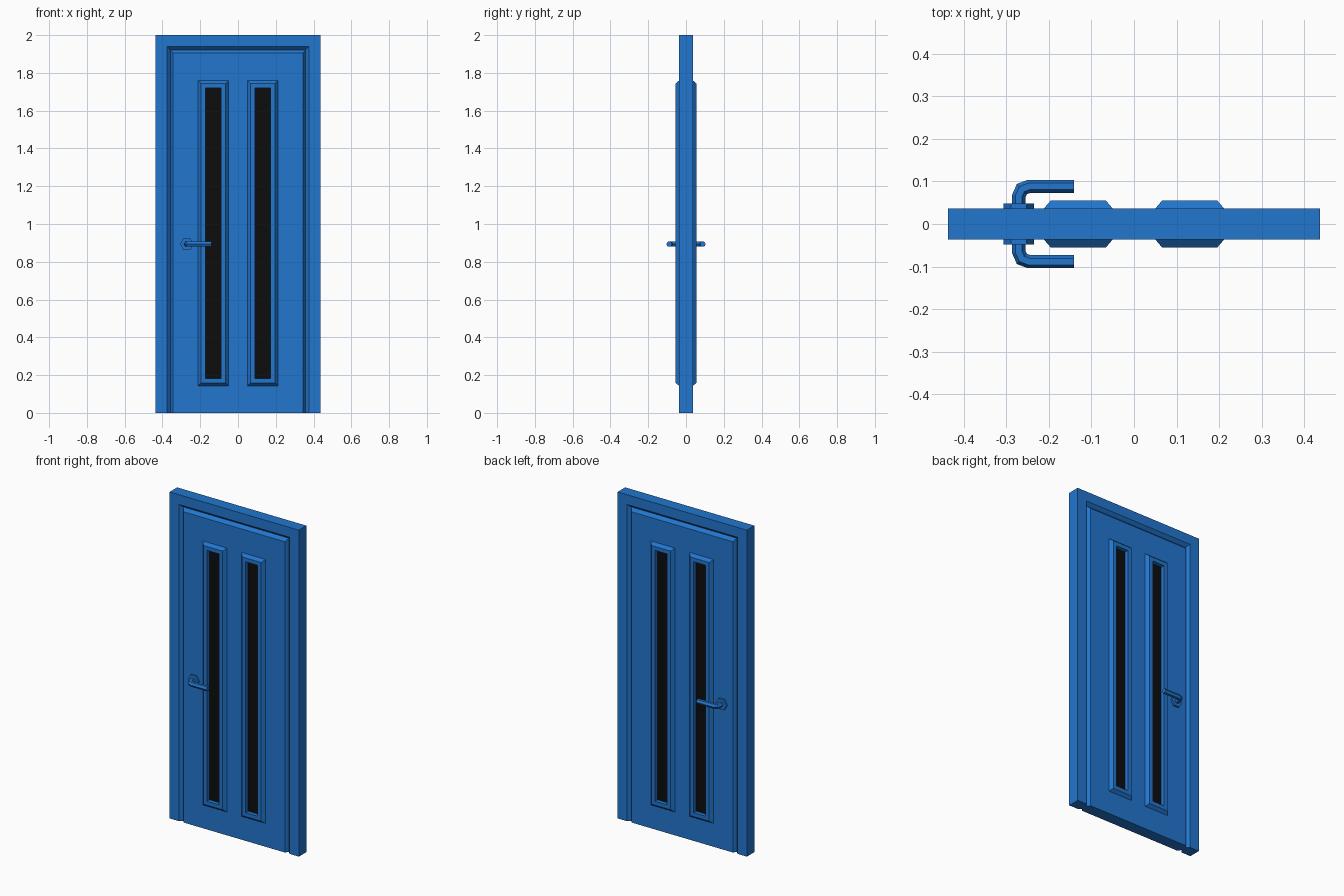
import bpy, bmesh, math
from mathutils import Vector

if "Cube" in bpy.data.objects:
    bpy.data.objects.remove(bpy.data.objects["Cube"])


def material(name, colour):
    m = bpy.data.materials.new(name)
    m.use_nodes = True
    m.diffuse_color = (*colour, 1)
    m.node_tree.nodes["Principled BSDF"].inputs["Base Color"].default_value = (*colour, 1)
    return m


BLUE = material("blue paint", (0.016, 0.18, 0.62))
BLACK = material("black glass", (0.004, 0.004, 0.004))


def loft(name, sections, mat, closed=False):
    """Skin equal cross-sections; cap the ends unless the path is closed."""
    bm = bmesh.new()
    rings = [[bm.verts.new(p) for p in s] for s in sections]
    n = len(rings[0])
    pairs = list(zip(rings, rings[1:]))
    if closed:
        pairs.append((rings[-1], rings[0]))
    else:
        bm.faces.new(rings[0])
        bm.faces.new(rings[-1])
    for a, b in pairs:
        for i in range(n):
            j = (i + 1) % n
            bm.faces.new((a[i], a[j], b[j], b[i]))
    bmesh.ops.recalc_face_normals(bm, faces=bm.faces)
    mesh = bpy.data.meshes.new(name)
    bm.to_mesh(mesh)
    bm.free()
    mesh.materials.append(mat)
    ob = bpy.data.objects.new(name, mesh)
    bpy.context.collection.objects.link(ob)
    return ob


def rect(cx, hw, bottom, top, y):
    return [(cx - hw, y, bottom), (cx - hw, y, top), (cx + hw, y, top), (cx + hw, y, bottom)]


def box(name, cx, hw, bottom, top, hy, mat):
    return loft(name, [rect(cx, hw, bottom, top, y) for y in (-hy, hy)], mat)


def both_sides(front):
    """Mirror a list of (..., y) profile points to the back."""
    return front + [(*p[:-1], -p[-1]) for p in reversed(front)]


FACE = 0.0365    # half thickness of the door
GROOVE = 0.0175  # half thickness at the bottom of the groove

# Frame: grooved profile swept up, across and down
profile = both_sides([(0.438, 2.0, -FACE), (0.376, 1.94, -FACE), (0.357, 1.922, -GROOVE)])
loops = [rect(0, hw, 0, top, y) for hw, top, y in profile]
loft("frame", list(zip(*loops)), BLUE)

# Door leaf with bevelled rim
profile = both_sides([(0.344, 1.904, -FACE), (0.357, 1.922, -GROOVE)])
leaf = loft("door_leaf", [rect(0, hw, 0, top, y) for hw, top, y in profile], BLUE)

# Two tall windows: opening, raised moulding and glass
Z0, Z1, OUT = 0.143, 1.76, 0.081
for side, x in (("right", -0.131), ("left", 0.131)):
    cutter = box(side + "_opening_cutter", x, OUT - 0.02, Z0 + 0.02, Z1 - 0.02, 0.1, BLUE)
    cutter.hide_render = True
    cutter.display_type = 'WIRE'
    cutter.hide_set(True)
    cut = leaf.modifiers.new(side + "_opening", 'BOOLEAN')
    cut.operation = 'DIFFERENCE'
    cut.solver = 'EXACT'
    cut.object = cutter

    profile = both_sides([(0, -FACE), (0.016, -0.055), (0.04, -0.055)])
    loops = [rect(x, OUT - d, Z0 + d, Z1 - d, y) for d, y in profile]
    loft(side + "_window_moulding", list(zip(*loops)), BLUE, closed=True)
    box(side + "_window_glass", x, OUT - 0.038, Z0 + 0.038, Z1 - 0.038, 0.03, BLACK)


def hexagon(centre, across, r):
    """Upright hexagon with two corners along the given direction."""
    up = Vector((0, 0, 1))
    return [centre + r * (math.cos(a) * across + math.sin(a) * up)
            for a in (i * math.pi / 3 for i in range(6))]


# Handles: hexagonal rose and bent lever on each face
HX, HZ = -0.271, 0.893
BEND = [(HX, 0.034), (HX, 0.066), (-0.264, 0.082), (-0.247, 0.0885), (-0.141, 0.0885)]
for side, s in (("front", -1), ("back", 1)):
    loft(side + "_handle_rose",
         [hexagon(Vector((HX, s * y, HZ)), Vector((1, 0, 0)), 0.036) for y in (0.034, 0.048)], BLUE)
    path = [Vector((x, s * y, HZ)) for x, y in BEND]
    sections = []
    for i, p in enumerate(path):
        before = (p - path[i - 1]).normalized() if i else Vector((0, s, 0))
        after = (path[i + 1] - p).normalized() if i + 1 < len(path) else before
        along = (before + after).normalized()
        across = Vector((-along.y, along.x, 0)) / along.dot(before)
        sections.append(hexagon(p, across, 0.0155))
    loft(side + "_handle_lever", sections, BLUE)
